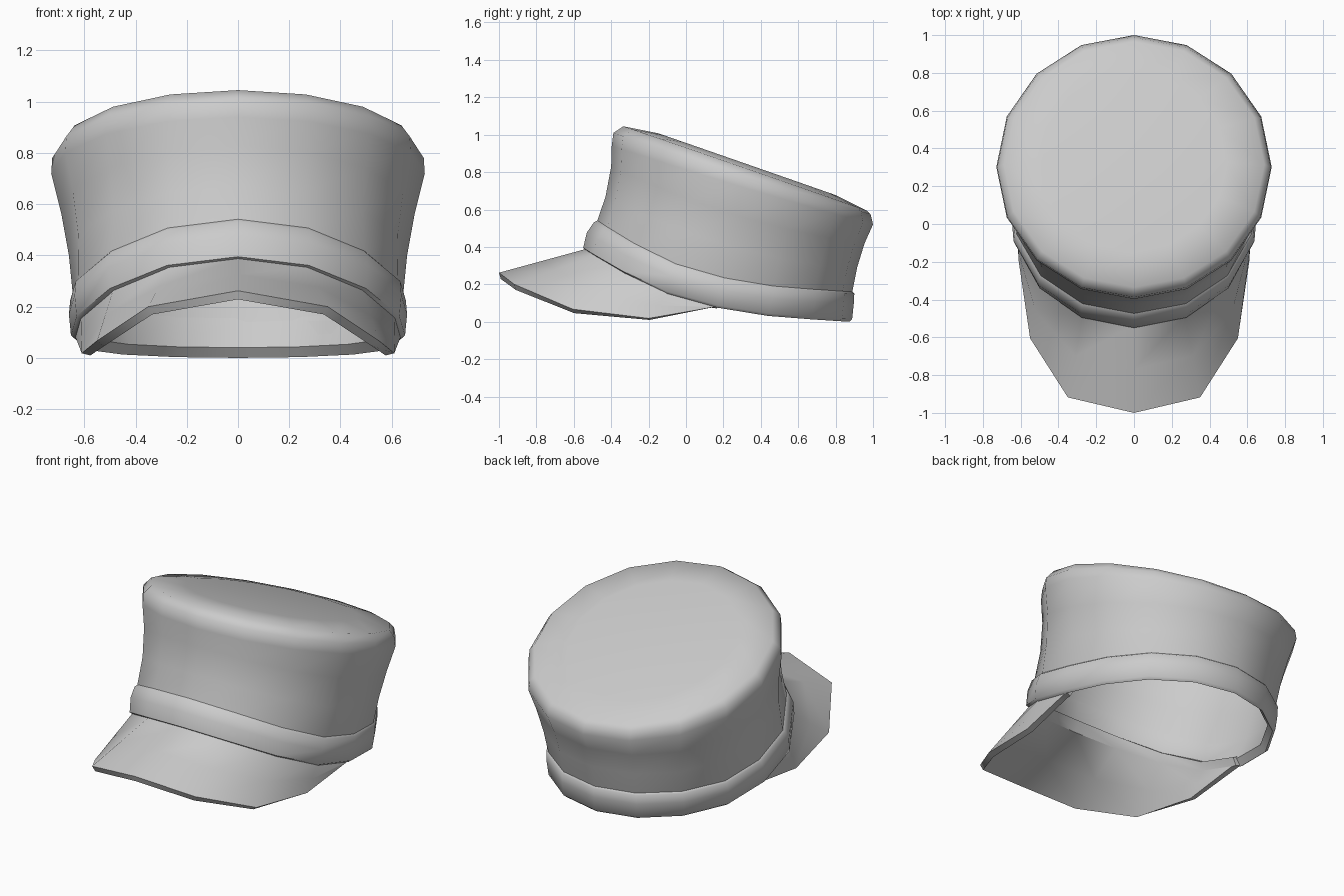
import bpy, math

if "Cube" in bpy.data.objects:
    bpy.data.objects.remove(bpy.data.objects["Cube"])

N = 16
# height of the band's lower edge, front to back, every 22.5 degrees
EDGE = [.387, .353, .263, .155, .08, .036, .018, .008, .005]


def edge_z(i):
    i %= N
    return EDGE[min(i, N - i)]


def ring(front_y, back_y, half_width, height, square=0.0):
    """16-sided oval ring; height(i, angle) gives z, square widens the front."""
    yc, ry = (front_y + back_y) / 2, (back_y - front_y) / 2
    pts = []
    for i in range(N):
        a = 2 * math.pi * i / N
        c = math.cos(a)
        wide = 1 + square * max(c, 0)
        pts.append((half_width * wide * math.sin(a), yc - ry * c, height(i, a)))
    return pts


def tilted(front_y, front_z, back_y, back_z, half_width, side_z, square=0.0):
    mid, tilt = (front_z + back_z) / 2, (front_z - back_z) / 2
    return ring(front_y, back_y, half_width,
                lambda i, a: mid + tilt * math.cos(a) + (side_z - mid) * math.sin(a) ** 2, square)


def along_edge(front_y, back_y, half_width, dz):
    return ring(front_y, back_y, half_width, lambda i, a: edge_z(i) + dz, .12)


def bridge(j, k, count, closed=True):
    return [(j * count + i, j * count + (i + 1) % count,
             k * count + (i + 1) % count, k * count + i)
            for i in range(count if closed else count - 1)]


def make(name, verts, faces, angle=40, thickness=0):
    mesh = bpy.data.meshes.new(name)
    mesh.from_pydata(verts, [], faces)
    mesh.update()
    ob = bpy.data.objects.new(name, mesh)
    bpy.context.collection.objects.link(ob)
    bpy.ops.object.select_all(action='DESELECT')
    ob.select_set(True)
    bpy.context.view_layer.objects.active = ob
    if thickness:
        solid = ob.modifiers.new("thickness", 'SOLIDIFY')
        solid.thickness = thickness
        solid.offset = -1
        bpy.ops.object.modifier_apply(modifier=solid.name)
    bpy.ops.object.shade_smooth_by_angle(angle=math.radians(angle))


# crown: flared wall, rounded rim, sloping and slightly raised top, open underneath
rings = [
    along_edge(-.505, .85, .61, .04),
    along_edge(-.475, .888, .643, .15),
    tilted(-.43, .67, .915, .29, .66, .40, .06),
    tilted(-.40, .83, .955, .42, .69, .565, .03),
    tilted(-.397, .94, 1.0, .52, .729, .72),
    tilted(-.388, 1.01, .987, .575, .725, .78),
    tilted(-.335, 1.045, .965, .595, .69, .822),
    tilted(-.15, 1.008, .80, .677, .49, .843),
]
verts = sum(rings, [])
faces = [f for j in range(len(rings) - 1) for f in bridge(j, j + 1, N)]
last = (len(rings) - 1) * N
verts.append((0, .325, .843))
faces += [(last + i, last + (i + 1) % N, len(verts) - 1) for i in range(N)]
make("crown", verts, faces, 75)

# band: closed padded loop around the base
rings = [
    along_edge(-.535, .873, .635, -.005),
    along_edge(-.55, .888, .652, .008),
    along_edge(-.53, .897, .66, .09),
    along_edge(-.492, .90, .655, .145),
    along_edge(-.472, .89, .642, .155),
    along_edge(-.50, .845, .605, .035),
]
faces = [f for j in range(len(rings)) for f in bridge(j, (j + 1) % len(rings), N)]
make("band", sum(rings, []), faces, 50)

# visor: sheet tucked up inside the band and running out to a faceted brim edge
half = [(0, -1.0, .262), (.35, -.918, .20), (.55, -.605, .067),
        (.61, -.2, .018), (.63, .1, .07)]
outer = [(-x, y, z) for x, y, z in half[:0:-1]] + half
tuck = along_edge(-.51, .85, .612, .05)
full = along_edge(-.535, .87, .635, .002)
root = [tuck[i % N] for i in range(-4, 5)]
inner = [full[i % N] for i in range(-4, 5)]
middle = [tuple((p + q) / 2 for p, q in zip(a, b)) for a, b in zip(inner, outer)]
faces = [f[::-1] for j in range(3) for f in bridge(j, j + 1, 9, False)]
make("visor", root + inner + middle + outer, faces, 40, .035)
